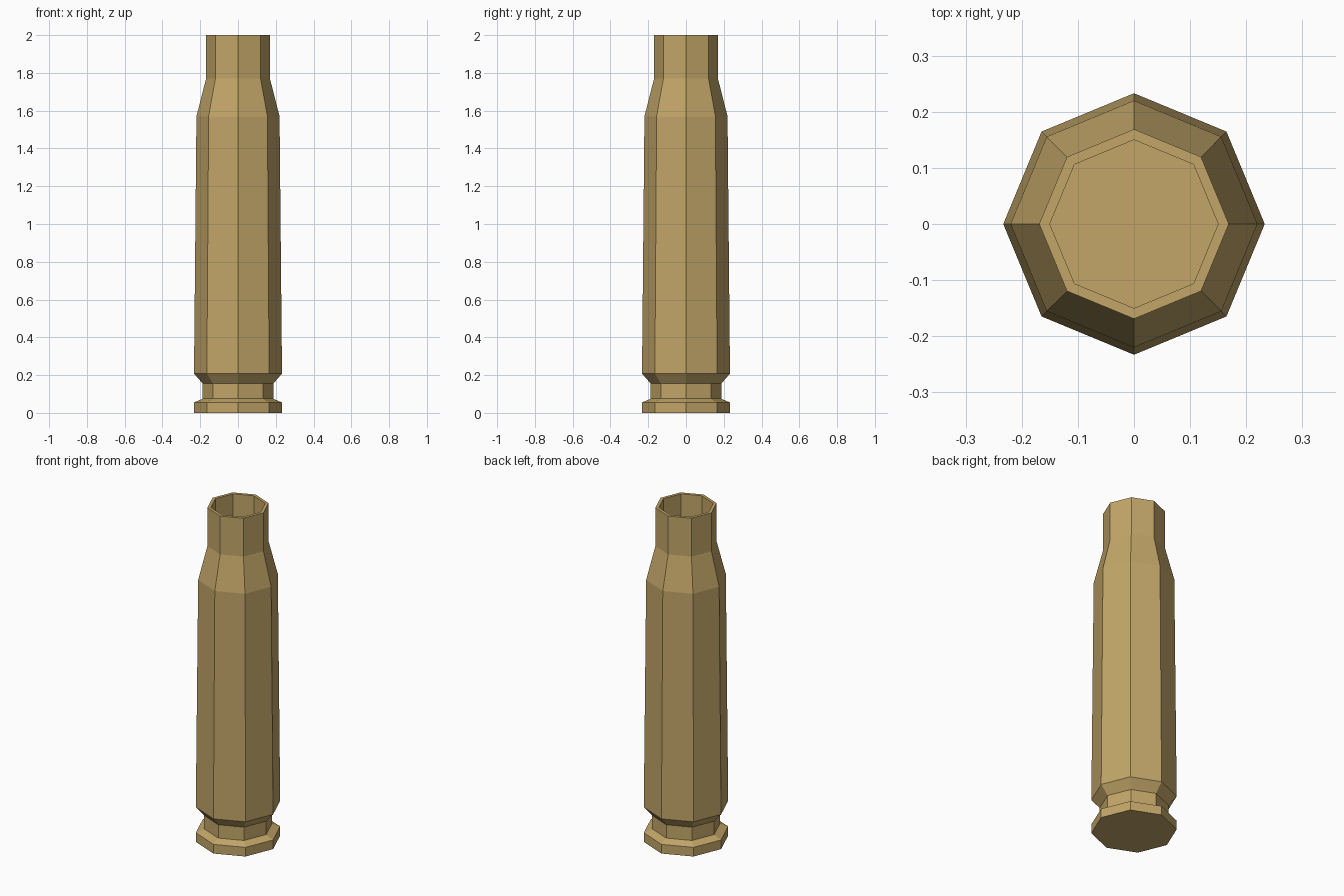
import bpy, bmesh, math

if "Cube" in bpy.data.objects:
    bpy.data.objects.remove(bpy.data.objects["Cube"])

SIDES = 8

# Profile as (radius, height): rim, extractor groove, tapered body, shoulder, neck, bore
profile = [
    (0.233, 0.0), (0.233, 0.055),
    (0.187, 0.075), (0.187, 0.155),
    (0.233, 0.208), (0.22, 1.57),
    (0.169, 1.77), (0.169, 2.0),
    (0.15, 2.0), (0.15, 1.77),
]


def add_ring(bm, radius, z):
    return [bm.verts.new((radius * math.cos(math.tau * i / SIDES),
                          radius * math.sin(math.tau * i / SIDES), z))
            for i in range(SIDES)]


bm = bmesh.new()
rings = [add_ring(bm, r, z) for r, z in profile]

# Walls between neighbouring rings
for low, high in zip(rings, rings[1:]):
    for i in range(SIDES):
        j = (i + 1) % SIDES
        bm.faces.new((low[i], low[j], high[j], high[i]))

# Base cap and bore floor
bm.faces.new(rings[0][::-1])
bm.faces.new(rings[-1])
bmesh.ops.recalc_face_normals(bm, faces=bm.faces)

mesh = bpy.data.meshes.new("cartridge_case")
bm.to_mesh(mesh)
bm.free()
case = bpy.data.objects.new("cartridge_case", mesh)
bpy.context.collection.objects.link(case)

# Brass
brass = bpy.data.materials.new("brass")
brass.diffuse_color = (0.54, 0.38, 0.14, 1.0)
brass.use_nodes = True
brass.node_tree.nodes["Principled BSDF"].inputs["Base Color"].default_value = brass.diffuse_color
mesh.materials.append(brass)
